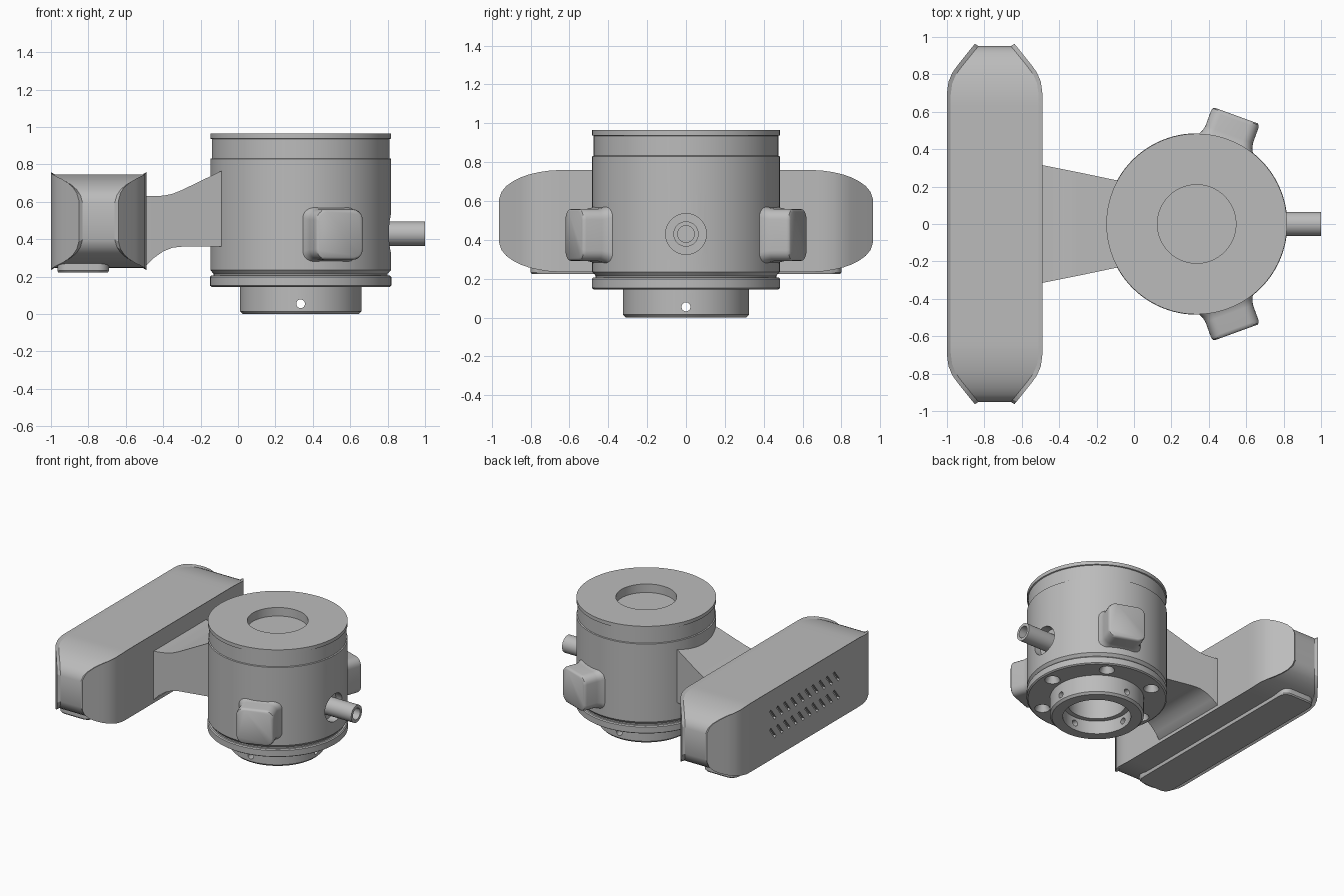
import bpy, bmesh, math
from mathutils import Matrix, Vector

if "Cube" in bpy.data.objects:
    bpy.data.objects.remove(bpy.data.objects["Cube"], do_unlink=True)

GREY = (0.5, 0.5, 0.5, 1)
mat = bpy.data.materials.new("plain_grey")
mat.use_nodes = True
mat.diffuse_color = GREY
mat.node_tree.nodes["Principled BSDF"].inputs["Base Color"].default_value = GREY

CX = 0.335   # axis of the round housing
CABLE_Z = 0.43


def finish(name, bm):
    """Turn a bmesh into a named, coloured object."""
    bmesh.ops.recalc_face_normals(bm, faces=bm.faces)
    me = bpy.data.meshes.new(name)
    bm.to_mesh(me)
    bm.free()
    me.materials.append(mat)
    ob = bpy.data.objects.new(name, me)
    bpy.context.collection.objects.link(ob)
    return ob


def smooth(ob, angle=30):
    bpy.ops.object.select_all(action='DESELECT')
    ob.select_set(True)
    bpy.context.view_layer.objects.active = ob
    bpy.ops.object.shade_smooth_by_angle(angle=math.radians(angle))


def loft(name, rings, caps=None):
    """Skin a list of equal-length point rings and close both ends."""
    bm = bmesh.new()
    vs = [[bm.verts.new(p) for p in ring] for ring in rings]
    n = len(rings[0])
    for a, b in zip(vs, vs[1:]):
        for i in range(n):
            j = (i + 1) % n
            bm.faces.new((a[i], a[j], b[j], b[i]))
    for end in (vs[0], vs[-1]):
        for idx in caps or [range(n)]:
            bm.faces.new([end[i] for i in idx])
    return finish(name, bm)


def lathe(name, profile, matrix, steps=96):
    """Spin an (r, z) profile that starts and ends on the axis or closes."""
    bm = bmesh.new()
    vs = [bm.verts.new((r, 0, z)) for r, z in profile]
    edges = [bm.edges.new(p) for p in zip(vs, vs[1:])]
    bmesh.ops.spin(bm, geom=vs + edges, axis=(0, 0, 1), cent=(0, 0, 0),
                   angle=math.tau, steps=steps, use_duplicate=False)
    bmesh.ops.remove_doubles(bm, verts=bm.verts, dist=1e-4)
    bm.transform(matrix)
    return finish(name, bm)


def rounded_rect(w, h, r, seg=6):
    pts = []
    for k, (sx, sy) in enumerate(((1, 1), (-1, 1), (-1, -1), (1, -1))):
        for s in range(seg + 1):
            a = (k + s / seg) * math.pi / 2
            pts.append((sx * (w - r) + r * math.cos(a), sy * (h - r) + r * math.sin(a)))
    return pts


def add_cone(bm, r1, r2, depth, matrix, seg=32):
    bmesh.ops.create_cone(bm, cap_ends=True, segments=seg, radius1=r1,
                          radius2=r2, depth=depth, matrix=matrix)


def cut(ob, bm):
    """Subtract a bmesh from an object."""
    cutter = finish("cutter", bm)
    cutter.hide_render = True
    mod = ob.modifiers.new("cut", 'BOOLEAN')
    mod.object, mod.solver = cutter, 'EXACT'
    bpy.context.view_layer.objects.active = ob
    bpy.ops.object.modifier_apply(modifier=mod.name)
    bpy.data.objects.remove(cutter, do_unlink=True)


T = Matrix.Translation
axis_x = Matrix.Rotation(math.pi / 2, 4, 'Y')

# Round housing with cap groove, flange, hollow collar and top recess
housing = lathe("housing", [
    (0, 0.3), (0.2, 0.3), (0.2, 0.1), (0.235, 0.1), (0.235, 0), (0.31, 0),
    (0.325, 0.015), (0.325, 0.145), (0.475, 0.145), (0.485, 0.152),
    (0.485, 0.198), (0.478, 0.205), (0.465, 0.205), (0.465, 0.215),
    (0.483, 0.235), (0.483, 0.83), (0.475, 0.833), (0.475, 0.935),
    (0.483, 0.938), (0.483, 0.965), (0.21, 0.965), (0.21, 0.9), (0, 0.9)],
    T((CX, 0, 0)))

# Countersunk flange holes, collar pin holes and the cable socket
holes = bmesh.new()
for k in range(6):
    add_cone(holes, 0.058, 0.03, 0.06, T((CX, 0, 0)) @
             Matrix.Rotation(k * math.pi / 3, 4, 'Z') @ T((0.4, 0, 0.165)))
for k in range(4):
    add_cone(holes, 0.023, 0.023, 0.16, T((CX, 0, 0.055)) @
             Matrix.Rotation(k * math.pi / 2, 4, 'Z') @ T((0.28, 0, 0)) @ axis_x)
add_cone(holes, 0.105, 0.105, 0.12, T((CX + 0.48, 0, CABLE_Z)) @ axis_x, 48)
cut(housing, holes)
smooth(housing)

# Hollow cable stub
smooth(lathe("cable_stub", [(0, 0.7), (0.065, 0.7), (0.065, 1), (0.043, 1),
                            (0.043, 0.85), (0, 0.85)],
             T((0, 0, CABLE_Z)) @ axis_x, 48))

# Side pods, flared where they meet the housing
for side, label in ((1, "back_pod"), (-1, "front_pod")):
    a = side * math.radians(70)
    out, tan = Vector((math.cos(a), math.sin(a), 0)), Vector((-math.sin(a), math.cos(a), 0))
    rings = []
    for d, s in ((0.43, 1.26), (0.455, 1.15), (0.48, 1.05), (0.51, 1),
                 (0.595, 1), (0.61, 0.97), (0.617, 0.9)):
        rings.append([Vector((CX, 0, 0.425)) + out * d + tan * u + Vector((0, 0, v))
                      for u, v in rounded_rect(0.135 * s, 0.135 * s, 0.055 * s)])
    smooth(loft(label, rings), 40)

# Arm joining the housing to the long case: x, half width, bottom, top
arm = []
for x, w, lo, hi in ((-0.52, 0.32, 0.25, 0.63), (-0.49, 0.315, 0.26, 0.63),
                     (-0.45, 0.307, 0.3, 0.63), (-0.4, 0.297, 0.335, 0.633),
                     (-0.35, 0.287, 0.355, 0.643), (-0.3, 0.277, 0.36, 0.663),
                     (-0.1, 0.235, 0.36, 0.76), (0, 0.215, 0.36, 0.8)):
    arm.append([(x, -w, lo), (x, w, lo), (x, w, hi), (x, -w, hi)])
smooth(loft("arm", arm))

# Long case: tapered ends, raised rims along both side walls
BX, BZ, LIP = -0.745, 0.497, 0.012
stations = [(0.6, 0.255, 0.262), (0.65, 0.255, 0.262), (0.7, 0.255, 0.26),
            (0.76, 0.247, 0.251), (0.81, 0.226, 0.239), (0.85, 0.197, 0.225),
            (0.89, 0.165, 0.205), (0.925, 0.137, 0.18), (0.95, 0.117, 0.15), (0.963, 0.106, 0.11)]
both = [(-y, w, h) for y, w, h in reversed(stations)] + stations
rings = []
for y, w, h in both:
    wi, hi, yi = w - 0.02, h - LIP, y * 0.988
    rings.append([(BX + u, v, BZ + z) for u, v, z in (
        (-w, y, -h), (-wi, yi, -hi), (wi, yi, -hi), (w, y, -h),
        (w, y, h), (wi, yi, hi), (-wi, yi, hi), (-w, y, h))])
case = loft("long_case", rings, [(0, 1, 6, 7), (1, 2, 5, 6), (2, 3, 4, 5)])

# Slanted vent slots in the outer wall
slots = bmesh.new()
for row in (0.57, 0.43):
    for k in range(10):
        pos = T((-1, (k - 4.5) * 0.085, row)) @ Matrix.Rotation(math.radians(-38), 4, 'X')
        bmesh.ops.create_cube(slots, size=1, matrix=pos @ Matrix.Diagonal((0.04, 0.02, 0.1, 1)))
cut(case, slots)
smooth(case, 25)

# Rounded runner under the case
base = []
for z, s in ((0.223, 0.97), (0.232, 1), (0.32, 1)):
    base.append([(-0.828 + u, v, z) for u, v in rounded_rect(0.138 * s, 0.8 * s ** 0.3, 0.06)])
smooth(loft("case_runner", base))
